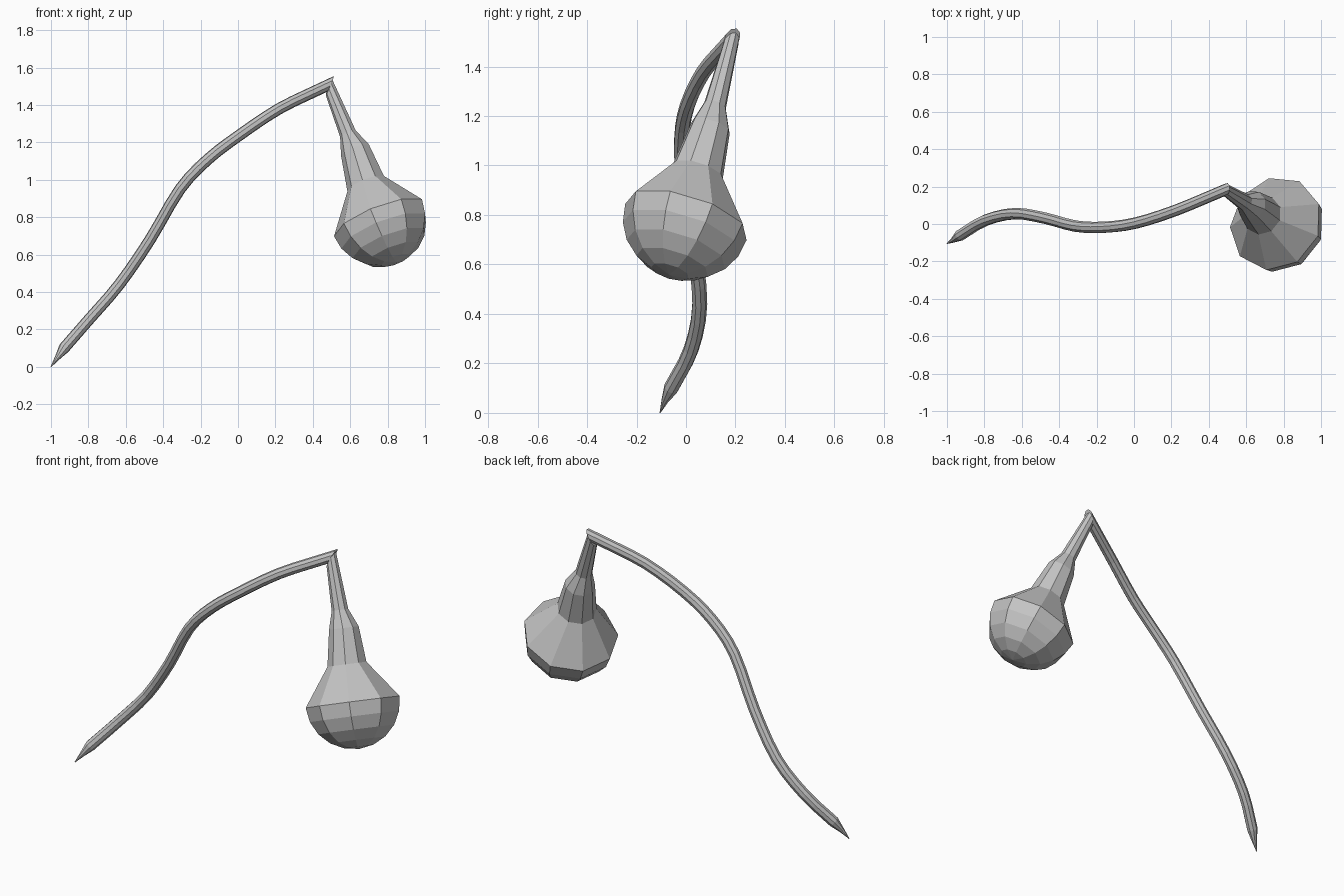
import bpy
import bmesh
from math import sin, cos, pi
from mathutils import Vector

if "Cube" in bpy.data.objects:
    bpy.data.objects.remove(bpy.data.objects["Cube"], do_unlink=True)

SIDES = 9

grey = bpy.data.materials.new("plain_grey")
grey.use_nodes = True
colour = (0.55, 0.55, 0.55, 1)
grey.diffuse_color = colour
grey.node_tree.nodes["Principled BSDF"].inputs["Base Color"].default_value = colour


def ring(centre, normal, start, radius):
    """Points of a regular polygon, the first one lying towards start."""
    u = (start - normal * start.dot(normal)).normalized()
    v = normal.cross(u)
    return [centre + radius * (u * cos(2 * pi * i / SIDES) + v * sin(2 * pi * i / SIDES))
            for i in range(SIDES)]


def loft(name, rings):
    """Flat-shaded skin through a list of rings, closed at both ends."""
    bm = bmesh.new()
    rows = [[bm.verts.new(p) for p in r] for r in rings]
    for a, b in zip(rows, rows[1:]):
        for i in range(SIDES):
            j = (i + 1) % SIDES
            bm.faces.new((a[i], a[j], b[j], b[i]))
    bm.faces.new(rows[0])
    bm.faces.new(rows[-1])
    bmesh.ops.remove_doubles(bm, verts=bm.verts, dist=0.0005)
    bmesh.ops.recalc_face_normals(bm, faces=bm.faces)
    mesh = bpy.data.meshes.new(name)
    bm.to_mesh(mesh)
    bm.free()
    mesh.materials.append(grey)
    bpy.context.collection.objects.link(bpy.data.objects.new(name, mesh))


def spline(points, steps):
    """Smooth path through the points."""
    p = [2 * points[0] - points[1]] + points + [2 * points[-1] - points[-2]]
    path = []
    for a, b, c, d in zip(p, p[1:], p[2:], p[3:]):
        for s in range(steps):
            t = s / steps
            path.append(0.5 * (2 * b + (c - a) * t + (2 * a - 5 * b + 4 * c - d) * t ** 2
                               + (3 * b - a - 3 * c + d) * t ** 3))
    return path + [points[-1]]


def mitre(points, direction, origin, normal):
    """Slide points along direction onto the joint plane."""
    return [p + direction * ((origin - p).dot(normal) / direction.dot(normal)) for p in points]


# Shared joint between the stem and the hanging bulb
joint = Vector((0.487, 0.182, 1.495))
axis = Vector((-0.39, 0.31, 1)).normalized()
neck_dir = Vector((0.345, -0.23, -1)).normalized()

# Curved stem with a pointed foot
path = spline([Vector(p) for p in (
    (-0.93, -0.06, 0.10), (-0.795, 0.02, 0.255), (-0.635, 0.055, 0.44),
    (-0.47, 0.03, 0.68), (-0.31, -0.012, 0.95), (-0.16, -0.018, 1.11),
    (0.01, 0.005, 1.24), (0.22, 0.072, 1.38), (0.44, 0.163, 1.487))], 3)
tangents = [(path[min(i + 1, len(path) - 1)] - path[max(i - 1, 0)]).normalized()
            for i in range(len(path))]
joint_normal = (tangents[-1] + neck_dir).normalized()
side = Vector((0, 1, 0))
foot = [(Vector((-1, -0.105, 0)), 0.002), (Vector((-0.965, -0.085, 0.05)), 0.015)]
stem = [ring(c, tangents[0], side, r) for c, r in foot]
for centre, tangent in zip(path, tangents):
    side = (side - tangent * side.dot(tangent)).normalized()
    stem.append(ring(centre, tangent, side, 0.031))
stem.append(mitre(stem[-1], tangents[-1], joint, joint_normal))
loft("stem", stem)

# Bulb: flared neck, then a faceted half ball
downhill = Vector((-0.39, 0.31, 0))
ball = Vector((0.757, 0.003, 0.787))
start = ring(joint, axis, downhill, 0.031)
bulb = [mitre(start, neck_dir, joint, joint_normal)]
for centre, radius in (((0.589, 0.118, 1.245), 0.046),
                       ((0.628, 0.10, 1.155), 0.082),
                       ((0.686, 0.047, 0.975), 0.108)):
    bulb.append(ring(Vector(centre), axis, downhill, radius))
ROWS = 5
for k in range(ROWS + 1):
    a = k / ROWS * pi / 2
    bulb.append(ring(ball - axis * 0.255 * sin(a), axis, downhill,
                     max(0.26 * cos(a), 0.002)))
loft("bulb", bulb)
